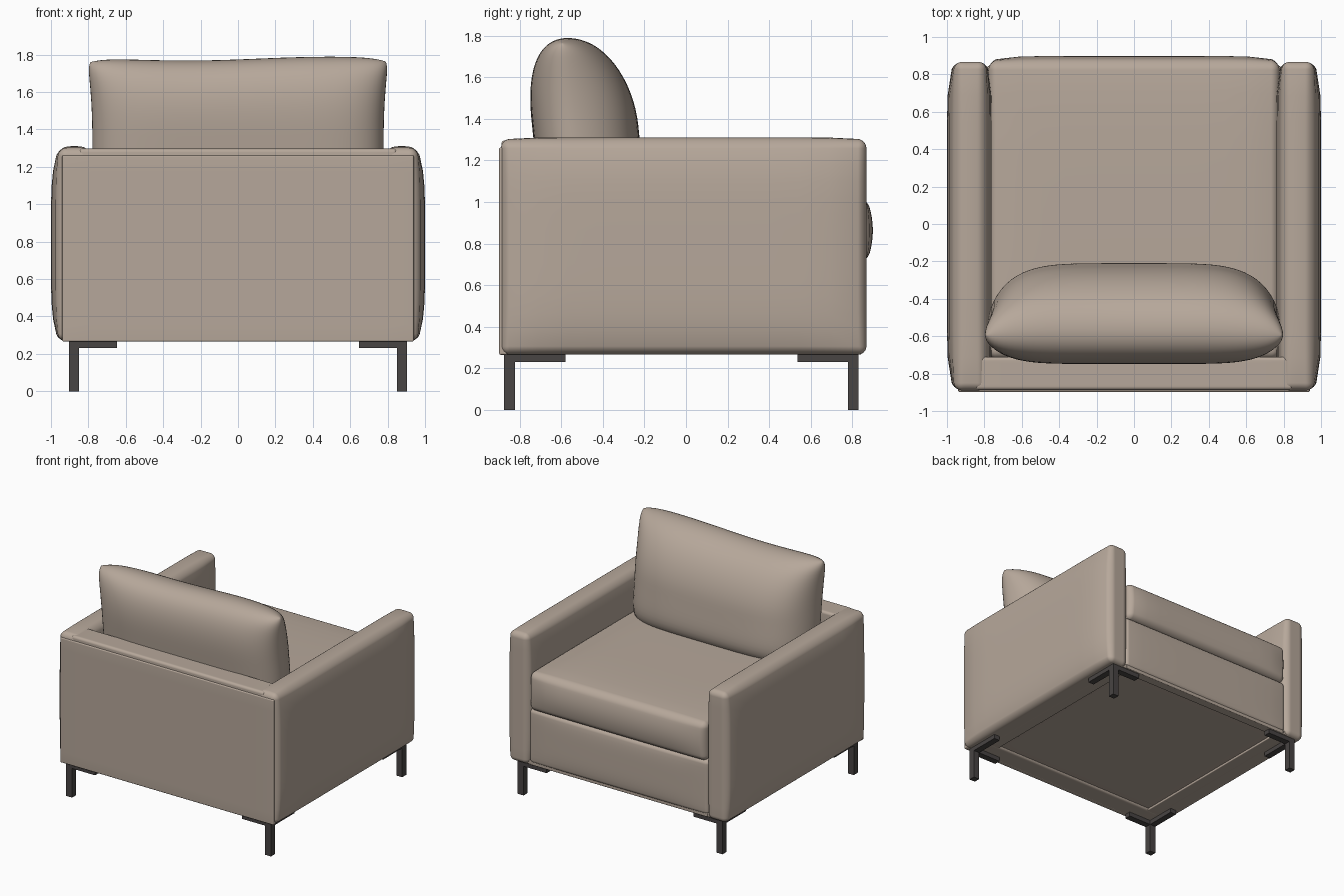
import bpy, bmesh, math
from mathutils import Vector

if "Cube" in bpy.data.objects:
    bpy.data.objects.remove(bpy.data.objects["Cube"], do_unlink=True)


def material(name, rgb):
    m = bpy.data.materials.new(name)
    m.use_nodes = True
    m.diffuse_color = (*rgb, 1)
    m.node_tree.nodes["Principled BSDF"].inputs["Base Color"].default_value = (*rgb, 1)
    return m


FABRIC = material("taupe fabric", (0.47, 0.39, 0.325))
METAL = material("dark metal", (0.065, 0.058, 0.056))


def finish(name, bm, mat, smooth=True):
    bmesh.ops.recalc_face_normals(bm, faces=bm.faces)
    mesh = bpy.data.meshes.new(name)
    bm.to_mesh(mesh)
    bm.free()
    mesh.materials.append(mat)
    ob = bpy.data.objects.new(name, mesh)
    bpy.context.collection.objects.link(ob)
    if smooth:
        bpy.ops.object.select_all(action='DESELECT')
        ob.select_set(True)
        bpy.context.view_layer.objects.active = ob
        bpy.ops.object.shade_smooth_by_angle(angle=math.radians(40))
    return ob


def soft_box(name, lo, hi, r, bulge=None, power=(4, 4, 4)):
    """Rounded box; bulge maps (axis, side) to how far that face swells,
    power sets how flat the swelling is along each axis."""
    lo, hi = Vector(lo), Vector(hi)
    mid, half = (lo + hi) / 2, (hi - lo) / 2
    bm = bmesh.new()
    bmesh.ops.create_cube(bm, size=2)
    bmesh.ops.subdivide_edges(bm, edges=bm.edges, cuts=19, use_grid_fill=True)
    for v in bm.verts:
        p, inner = Vector(), Vector()
        for a in range(3):
            s, flat = v.co[a], half[a] - r
            # the outer grid cells go to the rounded edges
            if abs(s) <= 0.6:
                p[a] = flat * s / 0.6
            else:
                p[a] = math.copysign(flat + r * math.tan((abs(s) - 0.6) / 0.4 * math.pi / 4), s)
            inner[a] = max(-flat, min(flat, p[a]))
        p = inner + (p - inner).normalized() * r
        n = [max(-1, min(1, p[a] / half[a])) for a in range(3)]
        for (axis, side), amount in (bulge or {}).items():
            b, c = [k for k in range(3) if k != axis]
            t = max(0, n[axis] * side)
            p[axis] += side * amount * t * (1 - abs(n[b]) ** power[b]) * (1 - abs(n[c]) ** power[c])
        v.co = p + mid
    return finish(name, bm, FABRIC)


def plain_box(bm, lo, hi):
    lo, hi = Vector(lo), Vector(hi)
    for v in bmesh.ops.create_cube(bm, size=1)["verts"]:
        v.co = Vector(v.co[a] * (hi[a] - lo[a]) for a in range(3)) + (lo + hi) / 2


# Arms, swelling outward, with a rail along the inside of the underside
for side_name, s in (("left", 1), ("right", -1)):
    x0, x1 = sorted((s * 0.793, s * 0.958))
    soft_box(side_name + "_arm", (x0, -0.89, 0.267), (x1, 0.867, 1.298), 0.04,
             {(0, s): 0.042, (0, -s): 0.033, (2, 1): 0.013}, (2, 11, 5))
    x0, x1 = sorted((s * 0.74, s * 0.85))
    soft_box(side_name + "_bottom_rail", (x0, -0.8, 0.268), (x1, 0.84, 0.3), 0.006)

# Backrest frame and its outer panel
soft_box("back_frame", (-0.85, -0.888, 0.267), (0.85, -0.71, 1.297), 0.02)
soft_box("back_panel", (-0.94, -0.898, 0.266), (0.94, -0.86, 1.262), 0.008)

# Seat base and cushion
soft_box("seat_base", (-0.79, -0.8, 0.283), (0.79, 0.85, 0.715), 0.03, {(1, 1): 0.014})
soft_box("front_bottom_rail", (-0.78, 0.77, 0.268), (0.78, 0.845, 0.3), 0.006)
soft_box("seat_cushion", (-0.778, -0.72, 0.71), (0.778, 0.868, 1.018), 0.045,
         {(1, 1): 0.03, (2, 1): 0.02}, (10, 4, 2))


# Back pillow: two puffed sheets joined along the seam
def pillow_point(s, t, side):
    u, v = math.sin(s * math.pi / 2), math.sin(t * math.pi / 2)
    x = u * (0.779 + 0.026 * max(0, v) ** 2) * (1 - 0.02 * max(0, v) ** 16)
    top = 0.5 + 0.5 * v
    z = 1.365 + 0.413 * v - 0.02 * v * u ** 12
    z += top * (0.008 * math.sin(4.5 * x - 0.5) + 0.006 * x)
    seam = -0.48 - 0.085 * top - 0.03 * u ** 4
    power = 6 if v < 0 else 2.0 if side > 0 else 2.7
    puff = (1 - abs(u) ** 5.5) ** 0.6 * (1 - abs(v) ** power) ** 0.5
    depth = 0.292 if side > 0 else 0.213
    ends = 0.11 * (1 - u ** 14) ** 0.5 * (1 - v ** 8) ** 0.5
    # blend the puffed middle softly into the blunt ends
    return Vector((x, seam + side * ((depth * puff) ** 4 + ends ** 4) ** 0.25, z))


bm = bmesh.new()
for side in (1, -1):
    for v in bmesh.ops.create_grid(bm, x_segments=44, y_segments=32, size=1)["verts"]:
        s, t = (max(-1, min(1, c)) for c in v.co.xy)
        v.co = pillow_point(s, t, side)
bmesh.ops.remove_doubles(bm, verts=bm.verts, dist=0.0005)
pillow = finish("back_pillow", bm, FABRIC)
pillow.data.shade_smooth()

# Legs, each with an L-shaped bracket under the frame
for xname, sx in (("left", 1), ("right", -1)):
    for yname, y, sy in (("back", -0.875, 1), ("seat_front", 0.83, -1)):
        bm = bmesh.new()

        def bar(length_x, length_y, z0, z1):
            xs = sorted((sx * 0.903, sx * (0.903 - length_x)))
            ys = sorted((y, y + sy * length_y))
            plain_box(bm, (xs[0], ys[0], z0), (xs[1], ys[1], z1))

        bar(0.052, 0.052, 0, 0.27)
        bar(0.255, 0.052, 0.232, 0.27)
        bar(0.052, 0.295, 0.232, 0.27)
        finish(f"{xname}_{yname}_leg", bm, METAL, smooth=False)
